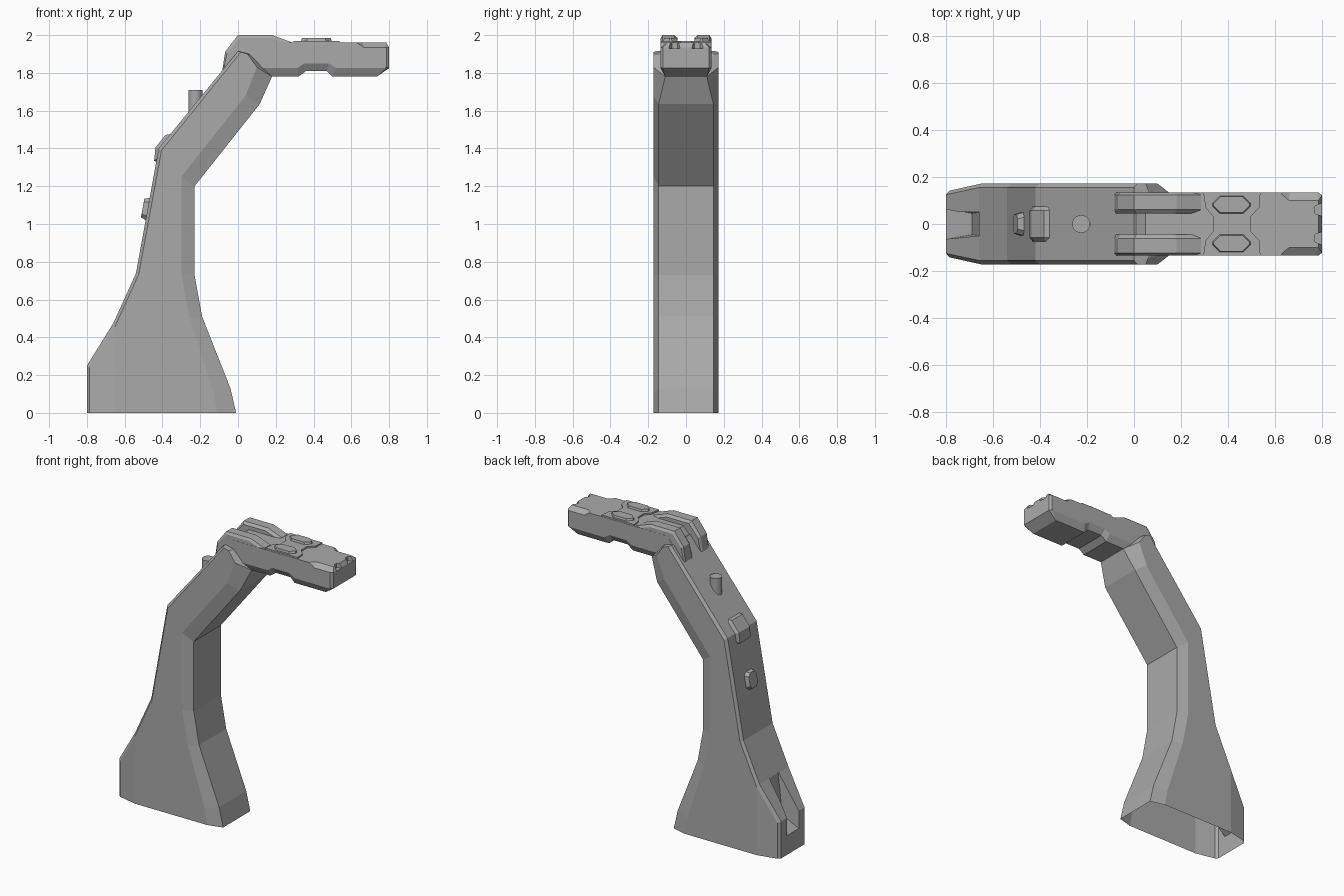
import bpy, bmesh
from mathutils import Vector, Matrix

cube = bpy.data.objects.get("Cube")
if cube:
    bpy.data.objects.remove(cube)

grey = bpy.data.materials.new("plain_grey")
grey.use_nodes = True
colour = (0.4, 0.4, 0.4, 1)
grey.diffuse_color = colour
grey.node_tree.nodes["Principled BSDF"].inputs["Base Color"].default_value = colour


def loft(name, loops, matrix=Matrix(), creases=()):
    """Skin loops of equal length, cap both ends, split the caps along creases."""
    bm = bmesh.new()
    rings = [[bm.verts.new(matrix @ Vector(p)) for p in loop] for loop in loops]
    n = len(rings[0])
    for a, b in zip(rings, rings[1:]):
        for i in range(n):
            j = (i + 1) % n
            bm.faces.new((a[i], a[j], b[j], b[i]))
    for ring in (rings[0], rings[-1]):
        bm.faces.new(ring)
        for i, j in creases:
            bmesh.ops.connect_verts(bm, verts=[ring[i], ring[j]])
    bmesh.ops.recalc_face_normals(bm, faces=bm.faces)
    mesh = bpy.data.meshes.new(name)
    bm.to_mesh(mesh)
    bm.free()
    mesh.materials.append(grey)
    obj = bpy.data.objects.new(name, mesh)
    bpy.context.collection.objects.link(obj)
    return obj


def chamfered(name, points, creases=()):
    """Points: rim x, z, half width, then side x, z, half width."""
    rim = lambda s: [(p[0], s * p[2], p[1]) for p in points]
    side = lambda s: [(p[3], s * p[5], p[4]) for p in points]
    return loft(name, [side(-1), rim(-1), rim(1), side(1)], creases=creases)


def cut(obj, cutters):
    for c in cutters:
        mod = obj.modifiers.new("cut", "BOOLEAN")
        mod.operation, mod.solver, mod.object = "DIFFERENCE", "EXACT", c
    bpy.context.view_layer.update()
    deps = bpy.context.evaluated_depsgraph_get()
    mesh = bpy.data.meshes.new_from_object(obj.evaluated_get(deps))
    obj.modifiers.clear()
    obj.data = mesh
    for c in cutters:
        bpy.data.objects.remove(c)


def octagon(u, v, c):
    """Rectangle of half sizes u, v with corners cut by c."""
    return [(u, v - c), (u - c, v), (c - u, v), (-u, v - c),
            (-u, c - v), (c - u, -v), (u - c, -v), (u, c - v)]


def pad(name, u, v, c, low, high, inset, matrix):
    base, top = octagon(u, v, c), octagon(u - inset, v - inset, c)
    return loft(name, [[(x, y, low) for x, y in base], [(x, y, high) for x, y in top]], matrix)


def slope_frame(a, b, outward):
    """Frame on a sloping face: x across, y along the slope from a to b, z outward."""
    along = Vector((b[0] - a[0], 0, b[1] - a[1])).normalized()
    across = Vector((0, outward, 0))
    m = Matrix((across, along, across.cross(along))).transposed().to_4x4()
    m.translation = (a[0], 0, a[1])
    return m


# Curved upright arm with a wide foot
W = 0.172
arm = chamfered("arm", [
    (-0.80, 0, 0.125, -0.785, 0, 0.142),
    (-0.80, 0.25, 0.125, -0.785, 0.24, 0.142),
    (-0.66, 0.475, 0.155, -0.65, 0.46, W),
    (-0.54, 0.74, 0.155, -0.525, 0.735, W),
    (-0.42, 1.40, 0.155, -0.405, 1.39, W),
    (0.0, 1.915, 0.155, 0.015, 1.91, W),
    (0.06, 1.90, 0.145, 0.05, 1.90, W),
    (0.18, 1.78, 0.11, 0.10, 1.83, W),
    (0.115, 1.635, 0.145, 0.04, 1.68, W),
    (-0.23, 1.20, 0.145, -0.30, 1.25, W),
    (-0.23, 0.73, 0.145, -0.30, 0.73, W),
    (-0.19, 0.51, 0.145, -0.255, 0.50, W),
    (-0.04, 0.13, 0.145, -0.13, 0.11, W),
    (-0.01, 0, 0.145, -0.11, 0, W),
    (-0.65, 0, 0.15, -0.65, 0, W)], creases=[(2, 14)])

# Slot in the heel and recess under the bend
slot_points = [(-0.86, 0.10, 0.065), (-0.80, 0.13, 0.065), (-0.69, 0.20, 0.045),
               (-0.655, 0.475, 0.05), (-0.86, 0.60, 0.065)]
slot = loft("slot_cutter", [[(x, s * y, z) for x, z, y in slot_points] for s in (-1, 1)])


def hexagon(rows, w):
    return [(u, v, w) for u, v in rows] + [(-u, v, w) for u, v in reversed(rows)]


mouth = [(0.13, 0.077), (0.11, 0.395), (0.075, 0.485)]
floor = [(0.10, 0.115), (0.095, 0.37), (0.06, 0.45)]
recess = loft("recess_cutter", [hexagon(floor, -0.07), hexagon(mouth, 0), hexagon(mouth, 0.03)],
              slope_frame((-0.23, 1.20), (0.115, 1.635), -1))
if (recess.data.vertices[0].co.x > -0.1 + recess.data.vertices[-1].co.x + 0.1):
    recess.data.flip_normals()
cut(arm, [slot, recess])

# The foot is open underneath
bm = bmesh.new()
bm.from_mesh(arm.data)
under = [f for f in bm.faces if all(v.co.z < 0.001 for v in f.verts)]
bmesh.ops.delete(bm, geom=under, context="FACES")
bm.to_mesh(arm.data)
bm.free()

# Head block reaching forward from the top of the arm
H = 0.135
head = chamfered("head", [
    (0.08, 1.78, 0.11, 0.08, 1.825, H),
    (0.32, 1.78, 0.11, 0.315, 1.825, H),
    (0.36, 1.81, 0.11, 0.35, 1.85, H),
    (0.47, 1.81, 0.11, 0.48, 1.85, H),
    (0.50, 1.78, 0.11, 0.52, 1.825, H),
    (0.735, 1.78, 0.11, 0.78, 1.825, H),
    (0.80, 1.825, 0.122, 0.785, 1.83, H),
    (0.80, 1.935, 0.122, 0.785, 1.935, H),
    (0.785, 1.96, 0.10, 0.775, 1.935, H),
    (0.66, 1.96, 0.10, 0.665, 1.935, H),
    (0.63, 1.96, 0.125, 0.63, 1.96, H),
    (0.05, 1.96, 0.125, 0.05, 1.96, H),
    (-0.03, 1.87, 0.125, -0.03, 1.87, H)])

# Small notches in the front lip
notches = []
for s in (-1, 1):
    shape = [(0.77, 0.045), (0.83, 0.02), (0.83, 0.105), (0.77, 0.075)]
    notches.append(loft("notch_cutter", [[(x, s * y, z) for x, y in shape] for z in (1.93, 2.0)]))
cut(head, notches)

# Twin ridges joining the arm to the head
ridge = [(-0.085, 1.80), (-0.068, 1.912), (0.0, 2.0), (0.18, 2.0), (0.285, 1.962),
         (0.285, 1.90), (0.0, 1.84)]
inner = [(-0.08, 1.80), (-0.058, 1.905), (0.01, 1.985), (0.175, 1.985), (0.26, 1.955),
         (0.26, 1.90), (0.0, 1.84)]
for s, side in ((1, "left"), (-1, "right")):
    loft(side + "_ridge", [[(x, s * y, z) for x, z in outline] for outline, y in
                           ((inner, 0.045), (ridge, 0.062), (ridge, 0.124), (inner, 0.134))])

# Waisted plate with two raised pads
half = [(0.295, 0.133), (0.305, 0.07), (0.338, 0.03)]
far = [(0.495, 0.03), (0.533, 0.07), (0.538, 0.133)]
outline = half + [(x, -y) for x, y in reversed(half)] + \
    [(x, -y) for x, y in reversed(far)] + far
loft("head_plate", [[(x, y, z) for x, y in outline] for z in (1.95, 1.97)])
for s, side in ((1, "left"), (-1, "right")):
    pad(side + "_pad", 0.085, 0.042, 0.03, 1.95, 1.984, 0.008,
        Matrix.Translation((0.415, s * 0.082, 0)))

# Fittings on the spine: peg, bend clip and button
bpy.ops.mesh.primitive_cylinder_add(vertices=20, radius=0.038, depth=0.14,
                                    location=(-0.225, 0, 1.64))
peg = bpy.context.object
peg.name = "peg"
peg.data.materials.append(grey)

clip = [(-0.415, 1.32), (-0.444, 1.335), (-0.437, 1.405), (-0.383, 1.472), (-0.358, 1.475),
        (-0.39, 1.40)]
core = [(-0.415, 1.33), (-0.43, 1.345), (-0.42, 1.40), (-0.375, 1.455), (-0.36, 1.465),
        (-0.39, 1.40)]
loft("bend_clip", [[(x, y, z) for x, z in shape] for shape, y in
                   ((core, -0.075), (clip, -0.058), (clip, 0.058), (core, 0.075))])

lower = slope_frame((-0.54, 0.74), (-0.42, 1.40), -1)
if lower.col[2].x > 0:
    lower = slope_frame((-0.54, 0.74), (-0.42, 1.40), 1)
pad("spine_button", 0.055, 0.065, 0.02, -0.02, 0.027, 0.014,
    lower @ Matrix.Translation((0, 0.345, 0)))
